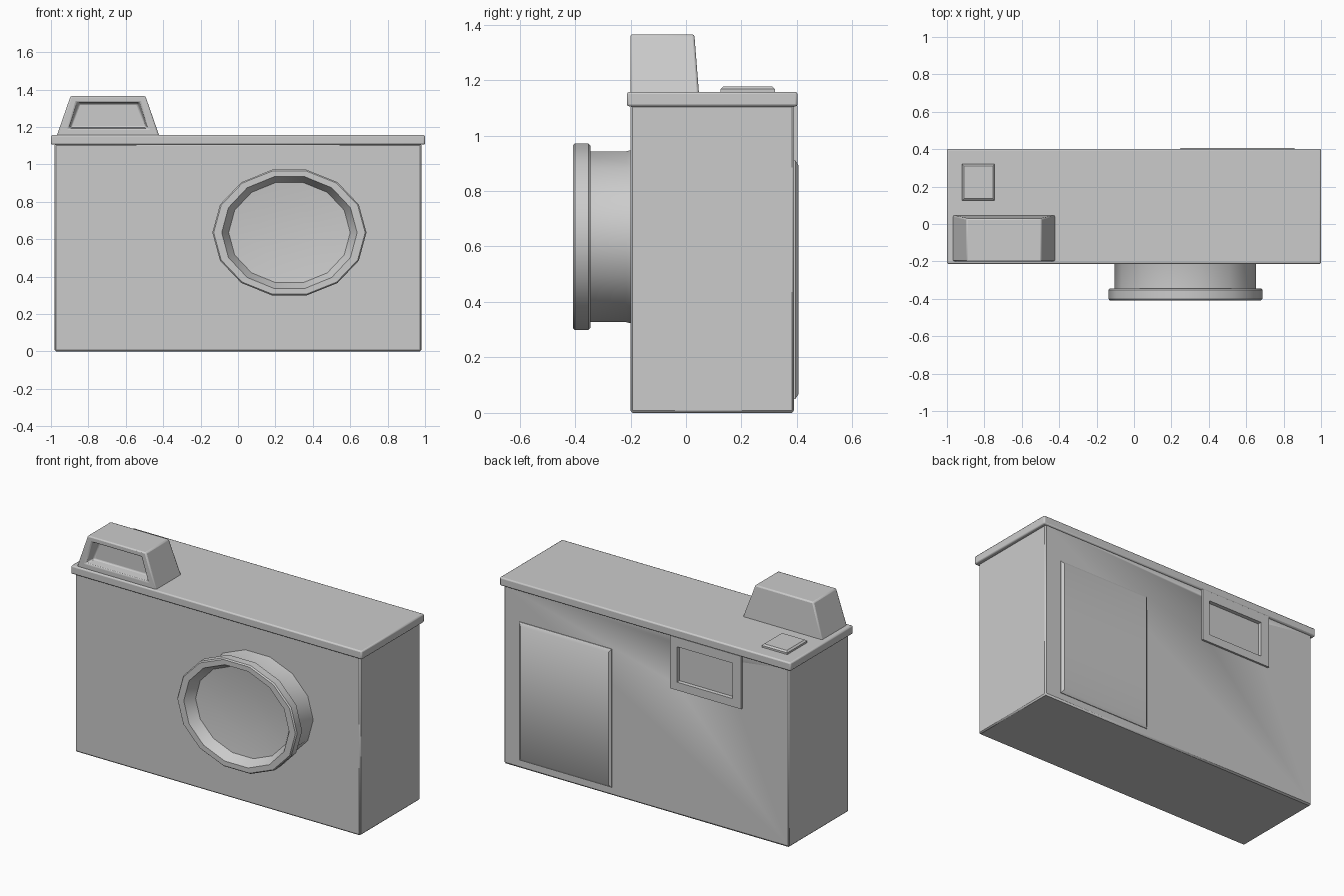
import bpy, bmesh, math

if "Cube" in bpy.data.objects:
    bpy.data.objects.remove(bpy.data.objects["Cube"])


def loft(name, rings, bevel=0.0):
    """Skin a list of point rings, cap both ends, shade smooth by angle."""
    bm = bmesh.new()
    loops = [[bm.verts.new(p) for p in ring] for ring in rings]
    n = len(loops[0])
    for a, b in zip(loops, loops[1:]):
        for i in range(n):
            j = (i + 1) % n
            bm.faces.new((a[i], a[j], b[j], b[i]))
    bm.faces.new(loops[0])
    bm.faces.new(loops[-1])
    bmesh.ops.recalc_face_normals(bm, faces=bm.faces)
    mesh = bpy.data.meshes.new(name)
    bm.to_mesh(mesh)
    bm.free()
    ob = bpy.data.objects.new(name, mesh)
    bpy.context.collection.objects.link(ob)
    bpy.ops.object.select_all(action='DESELECT')
    ob.select_set(True)
    bpy.context.view_layer.objects.active = ob
    bpy.ops.object.shade_smooth_by_angle(angle=math.radians(35))
    if bevel:
        mod = ob.modifiers.new("edge_bevel", 'BEVEL')
        mod.width = bevel
        mod.segments = 2
    return ob


def rect_z(x0, x1, y0, y1, z):
    return [(x0, y0, z), (x1, y0, z), (x1, y1, z), (x0, y1, z)]


def rect_y(x0, x1, z0, z1, y):
    return [(x0, y, z0), (x1, y, z0), (x1, y, z1), (x0, y, z1)]


def trapezoid(x0, x1, z0, inset, z1, y0, y1):
    return [(x0, y0, z0), (x1, y0, z0), (x1 - inset, y1, z1), (x0 + inset, y1, z1)]


def oval(rx, rz, y, sides=14):
    return [(0.275 + rx * math.cos(math.tau * i / sides), y,
             0.635 + rz * math.sin(math.tau * i / sides)) for i in range(sides)]


# Main body with a pocket cut for the rear window
body = loft("camera_body", [rect_z(-0.98, 0.98, -0.2, 0.39, 0),
                            rect_z(-0.98, 0.98, -0.2, 0.39, 1.11)])
cutter = loft("window_cutter", [rect_y(-0.61, -0.21, 0.82, 1.06, 0.33),
                                rect_y(-0.61, -0.21, 0.82, 1.06, 0.5)])
cutter.hide_render = True
cutter.hide_set(True)
cut = body.modifiers.new("window_pocket", 'BOOLEAN')
cut.operation = 'DIFFERENCE'
cut.object = cutter
edge = body.modifiers.new("edge_bevel", 'BEVEL')
edge.width = 0.008

# Overhanging top plate
loft("top_plate", [rect_z(-1, 1, -0.213, 0.402, 1.105),
                   rect_z(-1, 1, -0.213, 0.402, 1.157)], 0.008)

# Viewfinder housing with recessed front window
loft("viewfinder_housing", [
    trapezoid(-0.97, -0.42, 1.15, 0.075, 1.365, 0.047, 0.03),
    trapezoid(-0.97, -0.42, 1.15, 0.075, 1.365, -0.2, -0.2),
    trapezoid(-0.907, -0.48, 1.19, 0.045, 1.332, -0.2, -0.2),
    trapezoid(-0.895, -0.492, 1.197, 0.045, 1.325, -0.14, -0.14)], 0.008)

# Shutter button
loft("shutter_button", [rect_z(-0.92, -0.745, 0.125, 0.32, 1.15),
                        rect_z(-0.92, -0.745, 0.125, 0.32, 1.168),
                        rect_z(-0.91, -0.755, 0.135, 0.31, 1.177)])

# Oval lens barrel, flange and recessed front
loft("lens_barrel", [
    oval(0.385, 0.322, -0.19), oval(0.378, 0.316, -0.215),
    oval(0.378, 0.316, -0.345), oval(0.405, 0.338, -0.345),
    oval(0.412, 0.345, -0.352), oval(0.412, 0.345, -0.4),
    oval(0.405, 0.338, -0.408), oval(0.362, 0.307, -0.408),
    oval(0.325, 0.275, -0.345), oval(0.17, 0.14, -0.33)])

# Rear window frame with recessed pane
loft("rear_window", [
    rect_y(-0.66, -0.17, 0.78, 1.108, 0.38), rect_y(-0.66, -0.17, 0.78, 1.108, 0.402),
    rect_y(-0.6, -0.22, 0.83, 1.05, 0.402), rect_y(-0.595, -0.225, 0.835, 1.045, 0.345)])

# Raised rear door panel
loft("rear_door", [rect_y(0.235, 0.87, 0.05, 0.91, 0.38),
                   rect_y(0.235, 0.87, 0.05, 0.91, 0.394),
                   rect_y(0.25, 0.855, 0.068, 0.892, 0.406)])
